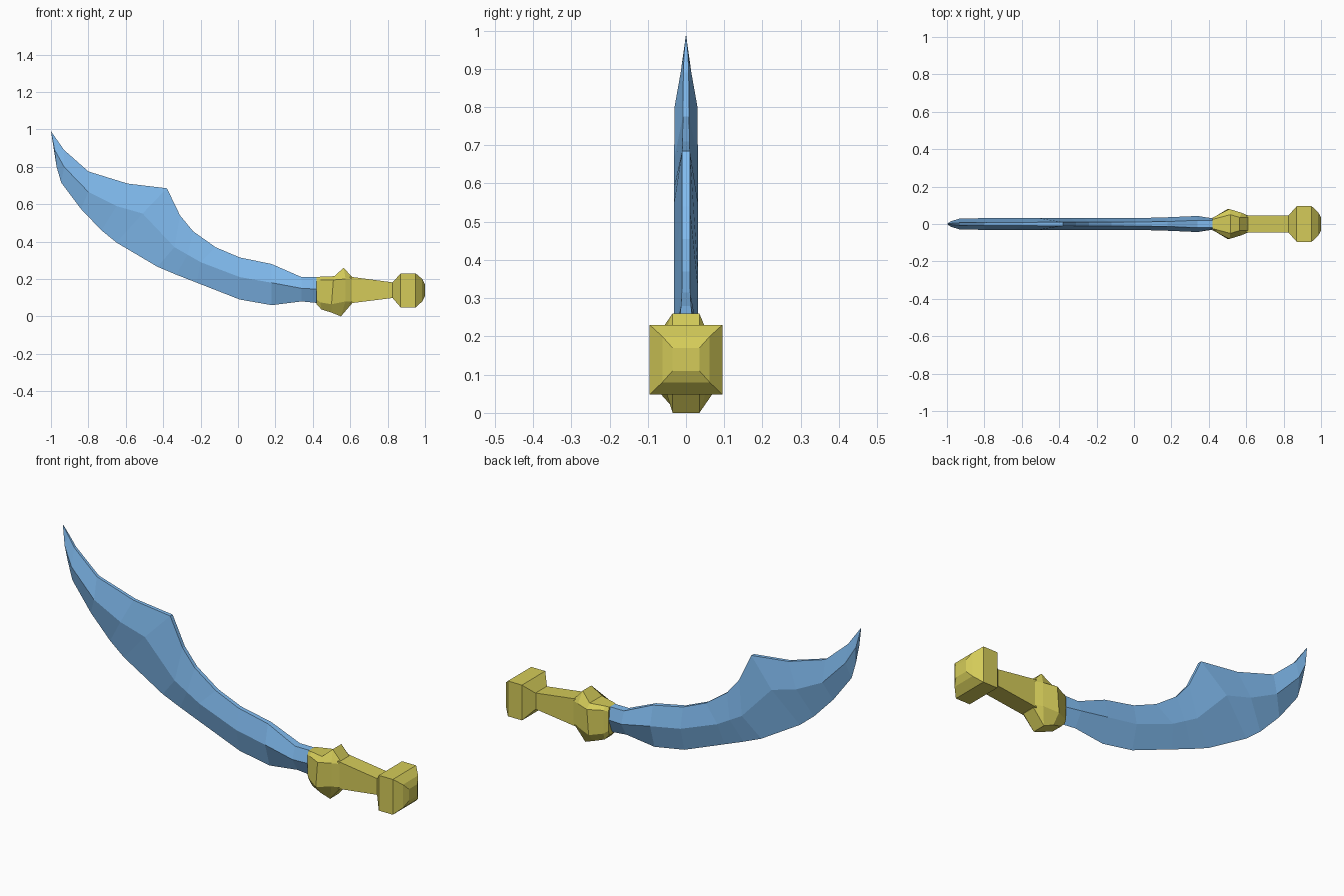
import bpy, bmesh


def material(name, rgb):
    m = bpy.data.materials.new(name)
    m.diffuse_color = (*rgb, 1)
    return m


def loft(name, rings, mat):
    """Skin a list of equal-length point rings and cap both ends."""
    bm = bmesh.new()
    loops = [[bm.verts.new(p) for p in ring] for ring in rings]
    n = len(rings[0])
    for a, b in zip(loops, loops[1:]):
        for i in range(n):
            j = (i + 1) % n
            bm.faces.new((a[i], a[j], b[j], b[i]))
    bm.faces.new(loops[0])
    bm.faces.new(loops[-1][::-1])
    bmesh.ops.remove_doubles(bm, verts=bm.verts, dist=0.0005)
    bmesh.ops.recalc_face_normals(bm, faces=bm.faces)
    me = bpy.data.meshes.new(name)
    bm.to_mesh(me)
    bm.free()
    me.materials.append(mat)
    ob = bpy.data.objects.new(name, me)
    bpy.context.collection.objects.link(ob)
    return ob


def mirrored(half):
    """Close a half section (y >= 0) by mirroring it across y = 0."""
    return half + [(x, -y, z) for x, y, z in reversed(half) if y > 0]


def box_ring(x, w, z0, z1):
    return [(x, w, z1), (x, w, z0), (x, -w, z0), (x, -w, z1)]


blue = material("blade_blue", (0.22, 0.50, 0.87))
gold = material("hilt_gold", (0.66, 0.60, 0.10))

# Blade: spine, ridge and cutting edge (x, z), then spine and ridge half widths
blade = [
    ((-0.965, .94), (-0.98, .89), (-0.97, .80), .005, .014),
    ((-0.93, .89), (-0.93, .80), (-0.945, .715), .007, .03),
    ((-0.80, .775), (-0.80, .665), (-0.84, .575), .008, .031),
    ((-0.59, .71), (-0.65, .59), (-0.73, .46), .009, .031),
    ((-0.38, .685), (-0.51, .55), (-0.65, .395), .010, .031),
    ((-0.31, .54), (-0.34, .37), (-0.43, .265), .010, .031),
    ((-0.24, .455), (-0.27, .33), (-0.33, .223), .010, .031),
    ((-0.12, .37), (-0.20, .29), (-0.22, .18), .010, .031),
    ((0.01, .315), (0.01, .21), (0.01, .09), .011, .031),
    ((0.18, .28), (0.18, .18), (0.18, .06), .013, .036),
    ((0.34, .21), (0.34, .15), (0.34, .08), .020, .043),
    ((0.44, .21), (0.44, .145), (0.44, .07), .020, .027),
]
rings = [[(-1, 0, .99)] * 5]
for s, r, e, ws, wr in blade:
    rings.append(mirrored([(s[0], ws, s[1]), (r[0], wr, r[1]), (e[0], 0, e[1])]))
loft("blade", rings, blue)

# Guard: faceted octagonal collar, each row runs top to bottom on one side
guard = [
    [(.42, .025, .21), (.42, .033, .19), (.42, .033, .09), (.42, .025, .065)],
    [(.44, .030, .212), (.44, .044, .195), (.44, .044, .075), (.445, .030, .038)],
    [(.515, .050, .215), (.51, .080, .195), (.50, .080, .065), (.50, .040, .02)],
    [(.565, .035, .26), (.575, .060, .20), (.575, .060, .08), (.55, .035, .0)],
    [(.61, .035, .21), (.61, .045, .20), (.61, .045, .08), (.61, .035, .07)],
]
loft("guard", [mirrored(h) for h in guard], gold)

# Grip: tapering square bar
loft("grip", [box_ring(.60, .045, .07, .212), box_ring(.84, .045, .10, .18)], gold)

# Pommel: chamfered block with a domed end
loft("pommel", [box_ring(*s) for s in (
    (.825, .045, .10, .18), (.87, .095, .048, .23), (.95, .095, .048, .23),
    (.985, .062, .08, .20), (1.0, .035, .11, .17))], gold)
